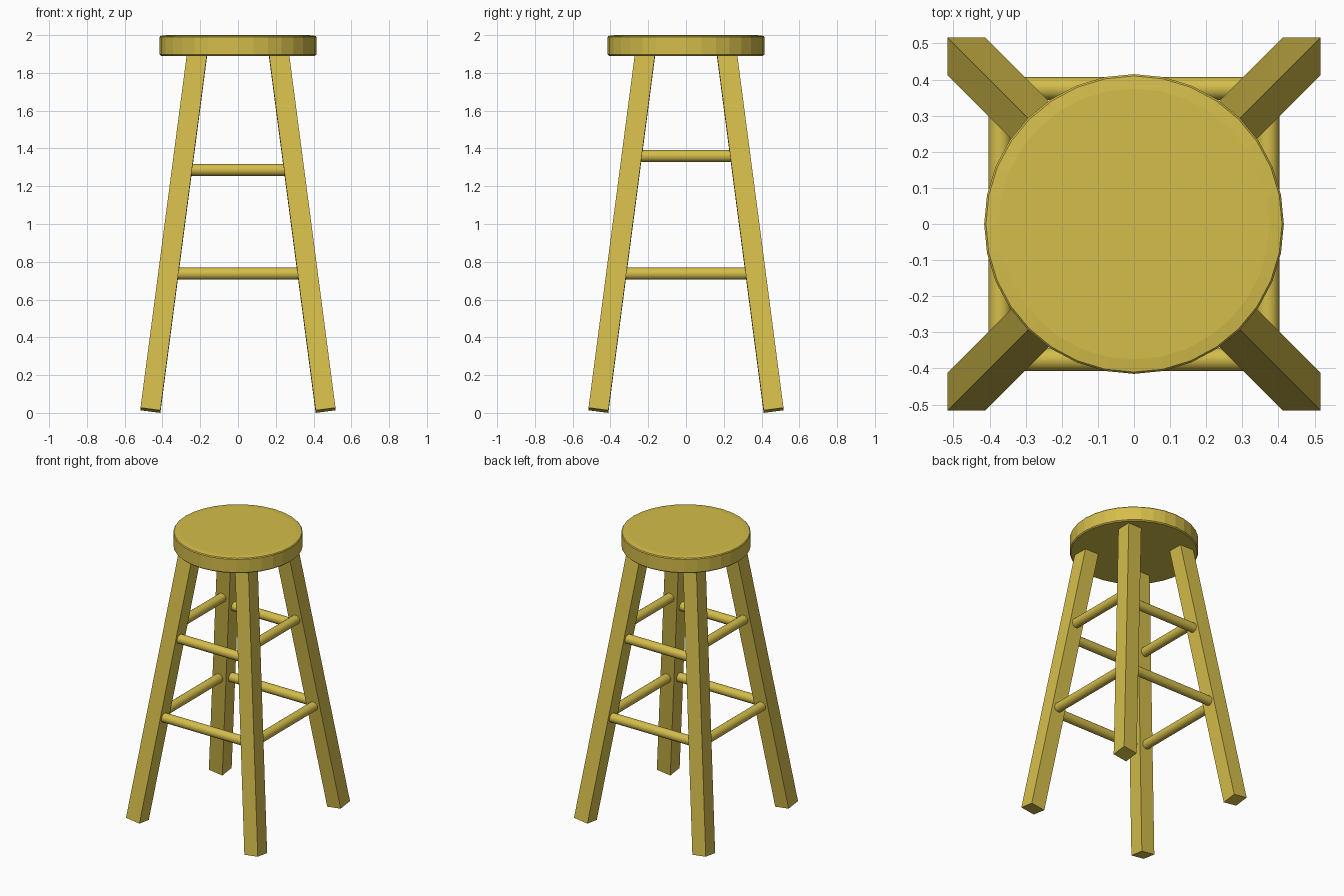
import bpy, bmesh, math
from mathutils import Vector

if "Cube" in bpy.data.objects:
    bpy.data.objects.remove(bpy.data.objects["Cube"])

wood = bpy.data.materials.new("yellow_wood")
wood.diffuse_color = (0.66, 0.51, 0.07, 1)
wood.use_nodes = True
wood.node_tree.nodes["Principled BSDF"].inputs["Base Color"].default_value = wood.diffuse_color

FOOT, SLOPE, HALF = 0.4635, 0.131, 0.0525   # foot centre, splay per unit height, half leg width
FOOT_Z = 2 * HALF * SLOPE


def leg_at(z):
    """Distance of the leg's centre line from each axis at height z."""
    return FOOT - SLOPE * (z - FOOT_Z)


def finish(bm, name, smooth=False):
    bmesh.ops.recalc_face_normals(bm, faces=bm.faces)
    mesh = bpy.data.meshes.new(name)
    bm.to_mesh(mesh)
    bm.free()
    mesh.materials.append(wood)
    obj = bpy.data.objects.new(name, mesh)
    bpy.context.collection.objects.link(obj)
    if smooth:
        bpy.ops.object.select_all(action='DESELECT')
        obj.select_set(True)
        bpy.context.view_layer.objects.active = obj
        bpy.ops.object.shade_smooth_by_angle(angle=math.radians(30))


# Round seat: stacked rings with slightly eased edges
def seat(sides=32):
    bm = bmesh.new()
    rings = []
    for r, z in [(0.408, 1.89), (0.415, 1.897), (0.415, 1.99), (0.41, 1.996), (0.375, 2.0)]:
        rings.append([bm.verts.new((r * math.cos(a), r * math.sin(a), z))
                      for a in (2 * math.pi * i / sides for i in range(sides))])
    for low, high in zip(rings, rings[1:]):
        for i in range(sides):
            j = (i + 1) % sides
            bm.faces.new((low[i], low[j], high[j], high[i]))
    bm.faces.new(rings[0][::-1])
    bm.faces.new(rings[-1])
    finish(bm, "seat")


# Splayed square leg, ends cut square to its axis
def leg(name, sx, sy):
    bm = bmesh.new()
    bmesh.ops.create_cube(bm, size=2)
    for v in bm.verts:
        dx, dy = v.co.x * HALF, v.co.y * HALF
        z = FOOT_Z if v.co.z < 0 else 1.94
        c = leg_at(z)
        v.co = (sx * (c + dx), sy * (c + dy), z + SLOPE * (dx + dy))
    finish(bm, name)


# Round rung running between two legs
def rung(name, start, end, radius=0.032):
    a, b = Vector(start), Vector(end)
    bm = bmesh.new()
    bmesh.ops.create_cone(bm, cap_ends=True, segments=24, radius1=radius,
                          radius2=radius, depth=(b - a).length)
    rot = (b - a).to_track_quat('Z', 'Y').to_matrix().to_4x4()
    bmesh.ops.transform(bm, matrix=rot, verts=bm.verts)
    bmesh.ops.translate(bm, vec=(a + b) / 2, verts=bm.verts)
    finish(bm, name, smooth=True)


seat()
for fb, sy in (("front", -1), ("back", 1)):
    for lr, sx in (("left", -1), ("right", 1)):
        leg(f"{fb}_{lr}_leg", sx, sy)

for level, z_front, z_side in (("lower", 0.737, 0.737), ("upper", 1.286, 1.36)):
    for (fb, lr), s in ((("front", "left"), -1), (("back", "right"), 1)):
        c = leg_at(z_front)
        rung(f"{level}_{fb}_rung", (-c, s * (c + 0.006), z_front), (c, s * (c + 0.006), z_front))
        c = leg_at(z_side)
        rung(f"{level}_{lr}_rung", (s * (c + 0.002), -c, z_side), (s * (c + 0.002), c, z_side))
